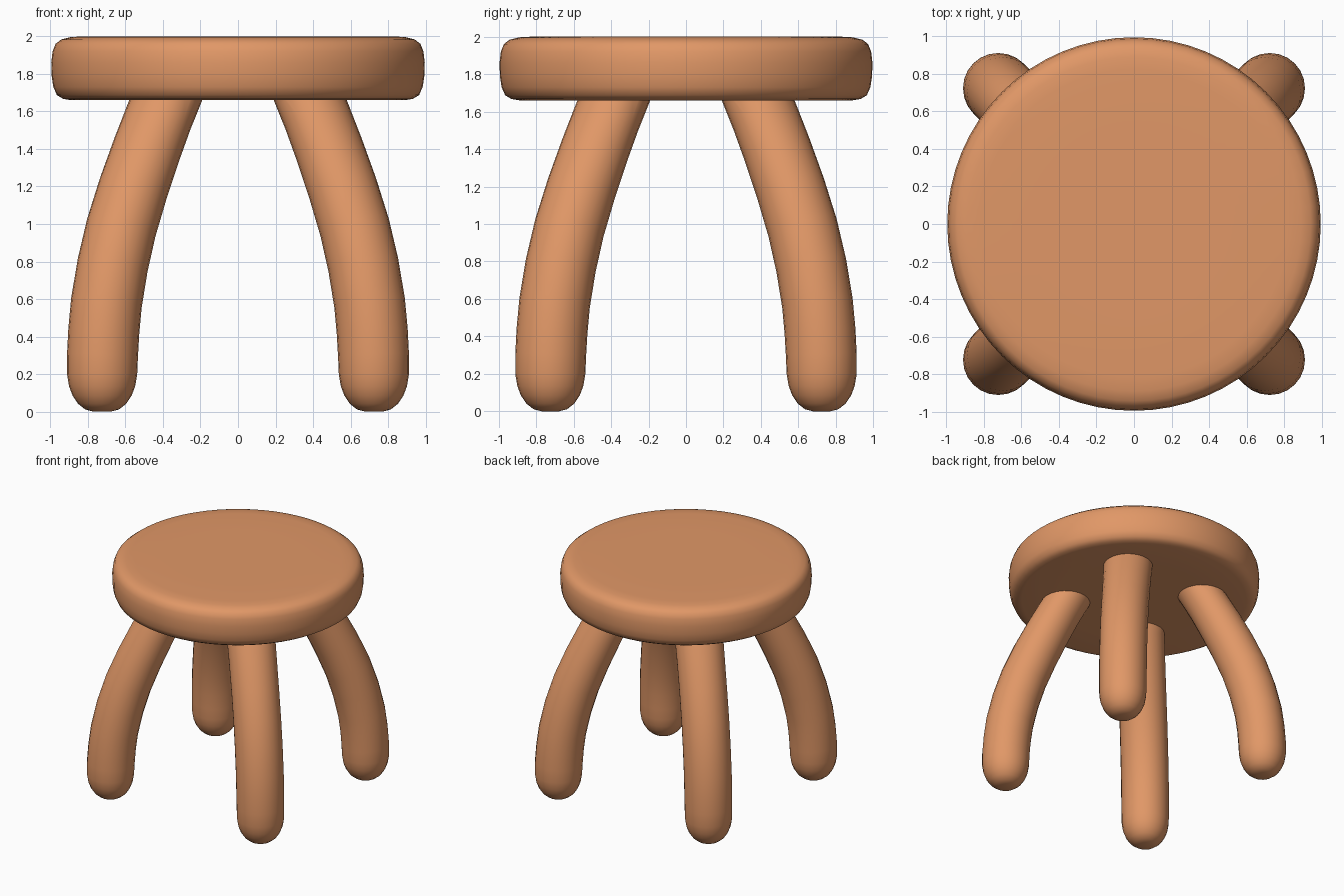
import bpy, bmesh, math
from mathutils import Vector

if "Cube" in bpy.data.objects:
    bpy.data.objects.remove(bpy.data.objects["Cube"])

wood = bpy.data.materials.new("warm_wood")
wood.diffuse_color = (0.75, 0.312, 0.135, 1)
wood.use_nodes = True
wood.node_tree.nodes["Principled BSDF"].inputs["Base Color"].default_value = wood.diffuse_color


def ring_mesh(name, rings, trim=None):
    """Skin equal-sized vertex rings, cap the ends, optionally trim above a height."""
    bm = bmesh.new()
    loops = [[bm.verts.new(p) for p in ring] for ring in rings]
    n = len(loops[0])
    for a, b in zip(loops, loops[1:]):
        for i in range(n):
            j = (i + 1) % n
            bm.faces.new((a[i], a[j], b[j], b[i]))
    bm.faces.new(loops[0][::-1])
    bm.faces.new(loops[-1])
    bmesh.ops.recalc_face_normals(bm, faces=bm.faces)
    if trim is not None:
        bmesh.ops.bisect_plane(bm, geom=bm.verts[:] + bm.edges[:] + bm.faces[:],
                               plane_co=(0, 0, trim), plane_no=(0, 0, 1),
                               clear_outer=True)
    mesh = bpy.data.meshes.new(name)
    bm.to_mesh(mesh)
    bm.free()
    mesh.materials.append(wood)
    obj = bpy.data.objects.new(name, mesh)
    bpy.context.collection.objects.link(obj)
    for poly in mesh.polygons:
        poly.use_smooth = True
    return obj


def oval(center, u, v, ru, rv, n):
    return [center + ru * math.cos(t) * u + rv * math.sin(t) * v
            for t in (2 * math.pi * i / n for i in range(n))]


# Round seat with softened rims: (radius, height)
SEAT = [(0.60, 1.66), (0.89, 1.66), (0.932, 1.667), (0.965, 1.687), (0.984, 1.73),
        (0.993, 1.79), (0.995, 1.86), (0.988, 1.92), (0.972, 1.96), (0.942, 1.983),
        (0.89, 1.996), (0.82, 2.0), (0.5, 2.0)]
X, Y = Vector((1, 0, 0)), Vector((0, 1, 0))
ring_mesh("seat", [oval(Vector((0, 0, z)), X, Y, r, r, 64) for r, z in SEAT])

# Curved legs splayed on the diagonals:
# (x offset = y offset, height, sideways radius, radius along the splay)
LEG = [(0.724, 0.0, 0.045, 0.045), (0.724, 0.012, 0.09, 0.09),
       (0.724, 0.042, 0.128, 0.128), (0.724, 0.085, 0.157, 0.157),
       (0.724, 0.135, 0.176, 0.176), (0.724, 0.20, 0.187, 0.187),
       (0.722, 0.30, 0.189, 0.189), (0.715, 0.43, 0.190, 0.189),
       (0.701, 0.58, 0.190, 0.189), (0.668, 0.78, 0.190, 0.188),
       (0.622, 0.98, 0.190, 0.186), (0.558, 1.19, 0.190, 0.182),
       (0.485, 1.40, 0.191, 0.176), (0.425, 1.56, 0.193, 0.170),
       (0.385, 1.66, 0.196, 0.168), (0.341, 1.77, 0.196, 0.168)]
for name, sx, sy in (("front_left_leg", -1, -1), ("front_right_leg", 1, -1),
                     ("back_left_leg", -1, 1), ("back_right_leg", 1, 1)):
    path = [Vector((sx * p[0], sy * p[0], p[1])) for p in LEG]
    side = Vector((-sy, sx, 0)).normalized()
    rings = []
    for i, p in enumerate(path):
        along = (path[min(i + 1, len(path) - 1)] - path[max(i - 1, 0)]).normalized()
        if i < 6:  # the rounded foot stays upright
            along = Vector((0, 0, 1))
        rings.append(oval(p, side, along.cross(side), LEG[i][2], LEG[i][3], 24))
    ring_mesh(name, rings, trim=1.665)
